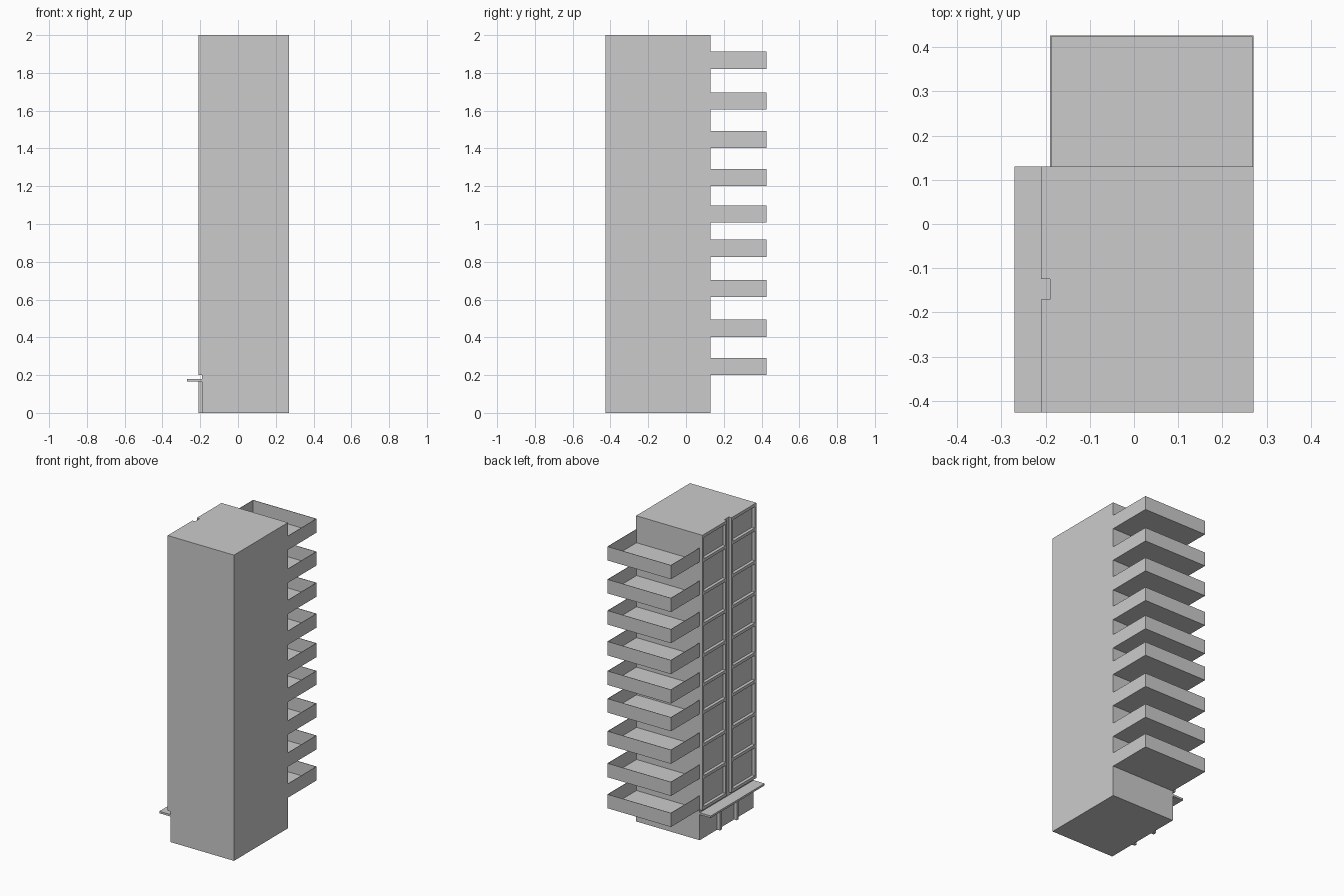
import bpy, bmesh

if "Cube" in bpy.data.objects:
    bpy.data.objects.remove(bpy.data.objects["Cube"])


def box(name, x, y, z):
    """Axis-aligned box from (min, max) ranges."""
    bm = bmesh.new()
    bmesh.ops.create_cube(bm, size=1)
    for v in bm.verts:
        v.co = [r[0] if c < 0 else r[1] for c, r in zip(v.co, (x, y, z))]
    return finish(name, bm)


def finish(name, bm):
    me = bpy.data.meshes.new(name)
    bm.to_mesh(me)
    bm.free()
    ob = bpy.data.objects.new(name, me)
    bpy.context.collection.objects.link(ob)
    return ob


LEFT, RIGHT, FACADE = -0.19, 0.27, -0.21
FRONT, BACK, END = -0.427, 0.13, 0.427
WALL = 0.003
FLOORS = [0.2, 0.403, 0.613, 0.826, 1.007, 1.2, 1.402, 1.606, 1.821]

# Tower core
box("tower", (LEFT, RIGHT), (FRONT, BACK), (0, 2))

# Facade: two framed bays with a central slot between them
for side, y0, y1 in (("back", -0.124, BACK), ("front", FRONT, -0.171)):
    for i, y in enumerate((y0, y1 - 0.015)):
        box(f"{side}_facade_fin_{i}", (FACADE, LEFT), (y, y + 0.015), (0.2, 2))
    for i, z in enumerate(FLOORS + [1.98]):
        box(f"{side}_facade_ledge_{i}", (FACADE, LEFT),
            (y0 + 0.015, y1 - 0.015), (z, z + 0.02))

# Entrance canopy and its posts
box("canopy", (-0.27, LEFT), (FRONT, BACK), (0.167, 0.18))
for i, y in enumerate((-0.06, -0.235)):
    box(f"entrance_post_{i}", (FACADE, LEFT), (y - 0.01, y + 0.01), (0, 0.167))

# Balconies: thin floor with a parapet on three sides
for i, z in enumerate(FLOORS):
    h = (z, z + 0.091)
    box(f"balcony_floor_{i}", (LEFT, RIGHT), (BACK, END), (z, z + WALL))
    up = (z + WALL, h[1])
    box(f"balcony_left_parapet_{i}", (LEFT, LEFT + WALL), (BACK, END), up)
    box(f"balcony_right_parapet_{i}", (RIGHT - WALL, RIGHT), (BACK, END), up)
    box(f"balcony_back_parapet_{i}", (LEFT + WALL, RIGHT - WALL), (END - WALL, END), up)
